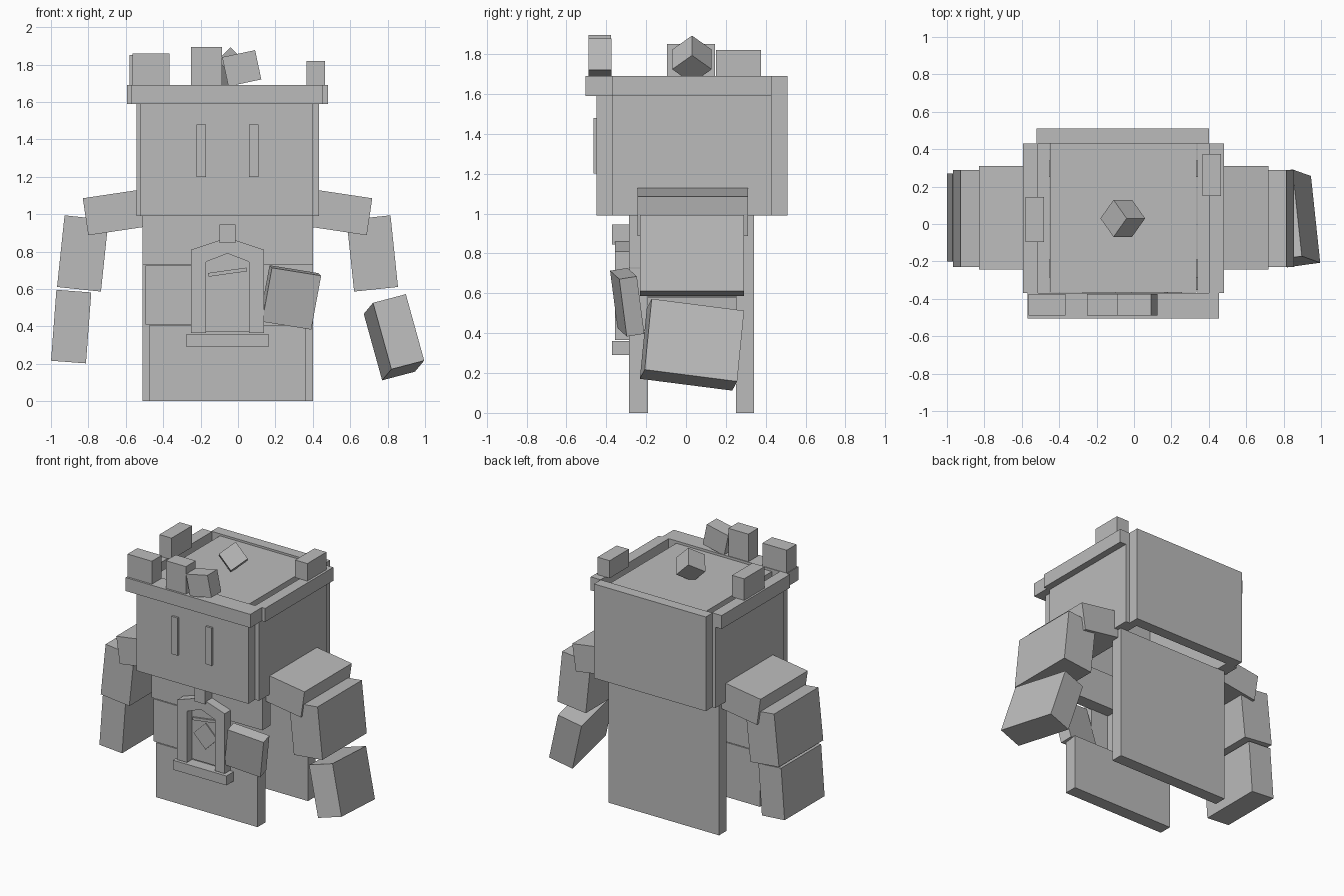
import bpy, bmesh
from math import radians
from mathutils import Euler

cube = bpy.data.objects.get("Cube")
if cube:
    bpy.data.objects.remove(cube, do_unlink=True)

stone = bpy.data.materials.new("stone_grey")
stone.use_nodes = True
GREY = (0.5, 0.5, 0.5, 1)
stone.diffuse_color = GREY
stone.node_tree.nodes["Principled BSDF"].inputs["Base Color"].default_value = GREY

MID = -0.056  # the torso and head share this off-centre axis


def add(name, bm):
    bmesh.ops.recalc_face_normals(bm, faces=bm.faces)
    mesh = bpy.data.meshes.new(name)
    bm.to_mesh(mesh)
    bm.free()
    mesh.materials.append(stone)
    ob = bpy.data.objects.new(name, mesh)
    bpy.context.scene.collection.objects.link(ob)
    return ob


def block(name, centre, size, turn=(0, 0, 0)):
    bm = bmesh.new()
    bmesh.ops.create_cube(bm, size=1)
    bmesh.ops.scale(bm, vec=size, verts=bm.verts)
    ob = add(name, bm)
    ob.location = centre
    ob.rotation_euler = Euler([radians(a) for a in turn])
    return ob


def span(name, x, y, z):
    """Upright block between limits on each axis."""
    limits = (x, y, z)
    return block(name, [(a + b) / 2 for a, b in limits], [b - a for a, b in limits])


def plate(name, outline, y0, y1):
    """Outline in x and z, given depth along y."""
    bm = bmesh.new()
    face = bm.faces.new([bm.verts.new((x, y0, z)) for x, z in outline])
    out = bmesh.ops.extrude_face_region(bm, geom=[face])
    moved = [v for v in out["geom"] if isinstance(v, bmesh.types.BMVert)]
    bmesh.ops.translate(bm, vec=(0, y1 - y0, 0), verts=moved)
    return add(name, bm)


# Torso: back slab and stacked front slabs, open at the sides
FRONT = (-0.285, -0.19)
span("back_slab", (-0.51, 0.40), (0.25, 0.34), (0, 0.99))
span("front_lower_slab", (-0.475, 0.36), FRONT, (0, 0.405))
span("front_middle_slab", (-0.495, 0.0), FRONT, (0.41, 0.725))
span("front_upper_slab", (-0.51, 0.40), FRONT, (0.73, 0.99))
block("loose_slab", (0.28, -0.295, 0.555), (0.27, 0.09, 0.295), (9, 9, 10))

# Arched window on the chest
half, inner = 0.195, 0.115
plate("window_frame", [
    (MID - half, 0.365), (MID - half, 0.81), (MID, 0.875), (MID + half, 0.81),
    (MID + half, 0.365), (MID + inner, 0.365), (MID + inner, 0.745), (MID, 0.79),
    (MID - inner, 0.745), (MID - inner, 0.365)], -0.355, -0.28)
plate("window_pane", [
    (MID - inner, 0.37), (MID - inner, 0.745), (MID, 0.79),
    (MID + inner, 0.745), (MID + inner, 0.37)], -0.295, -0.28)
span("window_sill", (MID - 0.22, MID + 0.22), (-0.37, -0.28), (0.29, 0.36))
span("keystone", (MID - 0.043, MID + 0.043), (-0.37, -0.28), (0.845, 0.945))
block("window_diamond", (MID, -0.298, 0.57), (0.138, 0.009, 0.138), (0, 45, 0))
block("window_bar", (MID, -0.30, 0.69), (0.21, 0.015, 0.02), (0, -8, 0))

# Head: four walls and a roof slab
span("head_front", (-0.52, 0.40), (-0.45, -0.37), (0.99, 1.59))
span("head_back", (-0.52, 0.40), (0.43, 0.51), (0.99, 1.69))
span("roof", (-0.45, 0.335), (-0.365, 0.43), (1.59, 1.675))
span("crown_front", (-0.57, 0.455), (-0.505, -0.37), (1.59, 1.69))
for label, s in (("left", 1), ("right", -1)):
    def side(a, b):
        return sorted((MID + s * a, MID + s * b))
    span(f"head_{label}", side(0.395, 0.488), (-0.37, 0.43), (0.99, 1.59))
    span(f"crown_{label}", side(0.457, 0.538), (-0.37, 0.43), (1.59, 1.69))
    # Eye, shoulder and upper arm
    span(f"eye_{label}", side(0.115, 0.165), (-0.465, -0.45), (1.2, 1.48))
    block(f"shoulder_{label}", (MID + s * 0.586, 0.033, 1.012), (0.35, 0.555, 0.2), (0, s * 8.5, 0))
    block(f"upper_arm_{label}", (MID + s * 0.774, 0.03, 0.79), (0.236, 0.52, 0.385), (0, s * -6, 0))

# Forearms, the left one swung outward
block("forearm_right", (-0.892, 0.035, 0.399), (0.187, 0.47, 0.38), (0, 4.3, 0))
block("forearm_left", (0.834, 0.03, 0.342), (0.183, 0.47, 0.37), (-7.5, -14.6, 8))

# Battlements and loose stones on the crown
ROW = (-0.49, -0.375)
span("merlon_corner", (-0.565, -0.365), ROW, (1.69, 1.86))
span("merlon_front", (-0.25, -0.085), ROW, (1.69, 1.895))
span("merlon_right", (-0.58, -0.48), (-0.095, 0.145), (1.69, 1.85))
span("merlon_left", (0.365, 0.465), (0.15, 0.375), (1.69, 1.82))
block("merlon_tilted", (0.02, -0.432, 1.78), (0.18, 0.115, 0.16), (0, -12, 0))
block("roof_stone", (-0.06, 0.03, 1.773), (0.14, 0.14, 0.14), (45, 45, 0))
